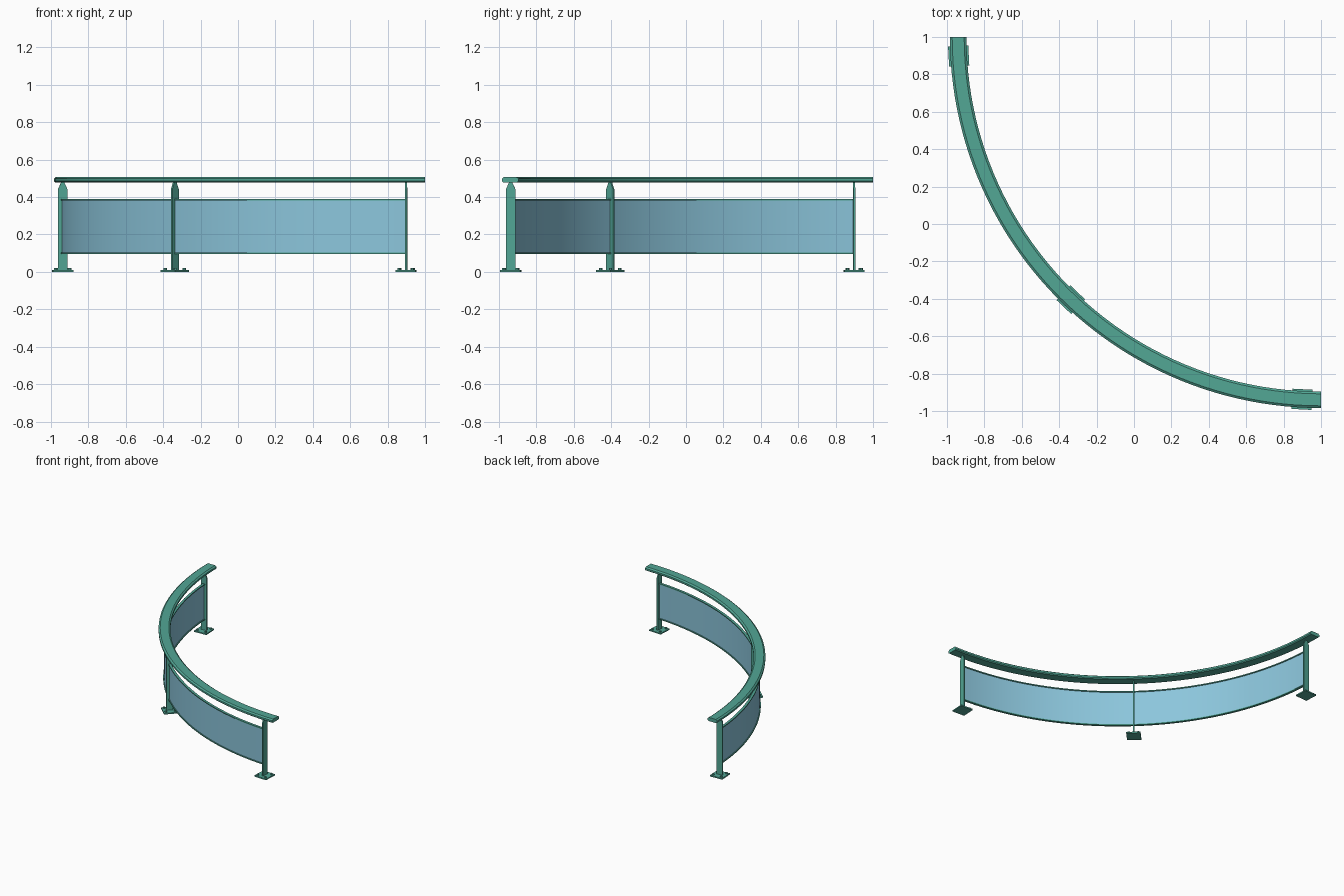
import bpy, bmesh
from math import sin, cos, radians
from mathutils import Matrix

old = bpy.data.objects.get("Cube")
if old:
    bpy.data.objects.remove(old, do_unlink=True)

CENTRE = (1.0, 1.0)      # centre of the quarter-circle plan
RADIUS = 1.94
END = 3.0                # angle of the end posts from the rail ends
POSTS = {"left_end": END, "middle": 46.4, "right_end": 90 - END}


def material(name, rgb):
    m = bpy.data.materials.new(name)
    m.use_nodes = True
    m.diffuse_color = (*rgb, 1)
    m.node_tree.nodes["Principled BSDF"].inputs["Base Color"].default_value = (*rgb, 1)
    return m


GREEN = material("sea_green_metal", (0.084, 0.385, 0.30))
BLUE = material("pale_blue_glass", (0.262, 0.565, 0.716))


def finish(name, bm, mat, smooth=False):
    bmesh.ops.recalc_face_normals(bm, faces=bm.faces)
    mesh = bpy.data.meshes.new(name)
    bm.to_mesh(mesh)
    bm.free()
    mesh.materials.append(mat)
    ob = bpy.data.objects.new(name, mesh)
    bpy.context.collection.objects.link(ob)
    if smooth:
        bpy.ops.object.select_all(action='DESELECT')
        ob.select_set(True)
        bpy.context.view_layer.objects.active = ob
        bpy.ops.object.shade_smooth_by_angle(angle=radians(25))
    return ob


def sweep(name, profile, start, stop, steps, mat):
    """Sweep a closed (radial offset, height) profile around the plan centre."""
    bm = bmesh.new()
    rings = []
    for i in range(steps + 1):
        a = radians(start + (stop - start) * i / steps)
        rings.append([bm.verts.new((CENTRE[0] - (RADIUS + r) * cos(a),
                                    CENTRE[1] - (RADIUS + r) * sin(a), z))
                      for r, z in profile])
    n = len(profile)
    for p, q in zip(rings, rings[1:]):
        for j in range(n):
            k = (j + 1) % n
            bm.faces.new((p[j], p[k], q[k], q[j]))
    bm.faces.new(rings[0])
    bm.faces.new(rings[-1][::-1])
    return finish(name, bm, mat, steps > 1)


def box_profile(half, low, high):
    return [(-half, low), (half, low), (half, high), (-half, high)]


# Handrail with chamfered edges
handrail = [(-0.036, 0.478), (0.036, 0.478), (0.044, 0.485), (0.044, 0.499),
            (0.032, 0.508), (-0.032, 0.508), (-0.044, 0.499), (-0.044, 0.485)]
sweep("handrail", handrail, 0, 90, 48, GREEN)

# Curved infill panel with thin edge rails
sweep("glass_panel", box_profile(0.003, 0.10, 0.385), END, 90 - END, 48, BLUE)
sweep("panel_top_rail", box_profile(0.010, 0.382, 0.390), END, 90 - END, 48, GREEN)
sweep("panel_bottom_rail", box_profile(0.010, 0.095, 0.103), END, 90 - END, 48, GREEN)

# Flat blade posts with tapered tops, base plates and bolts
blade = [(-0.025, 0.008), (0.025, 0.008), (0.025, 0.442),
         (0.008, 0.480), (-0.008, 0.480), (-0.025, 0.442)]
for name, angle in POSTS.items():
    sweep(name + "_post", blade, angle - 0.16, angle + 0.16, 1, GREEN)
    a = radians(angle)
    place = Matrix.Translation((CENTRE[0] - RADIUS * cos(a),
                                CENTRE[1] - RADIUS * sin(a), 0)) @ Matrix.Rotation(a, 4, 'Z')
    bm = bmesh.new()
    bmesh.ops.create_cube(bm, size=1, matrix=place @ Matrix.Translation((0, 0, 0.005))
                          @ Matrix.Diagonal((0.108, 0.108, 0.010, 1)))
    finish(name + "_base_plate", bm, GREEN)
    bm = bmesh.new()
    for sx in (-1, 1):
        for sy in (-1, 1):
            bmesh.ops.create_cone(
                bm, cap_ends=True, segments=6, radius1=0.009, radius2=0.009, depth=0.012,
                matrix=place @ Matrix.Translation((sx * 0.036, sy * 0.036, 0.014)))
    finish(name + "_bolts", bm, GREEN)
